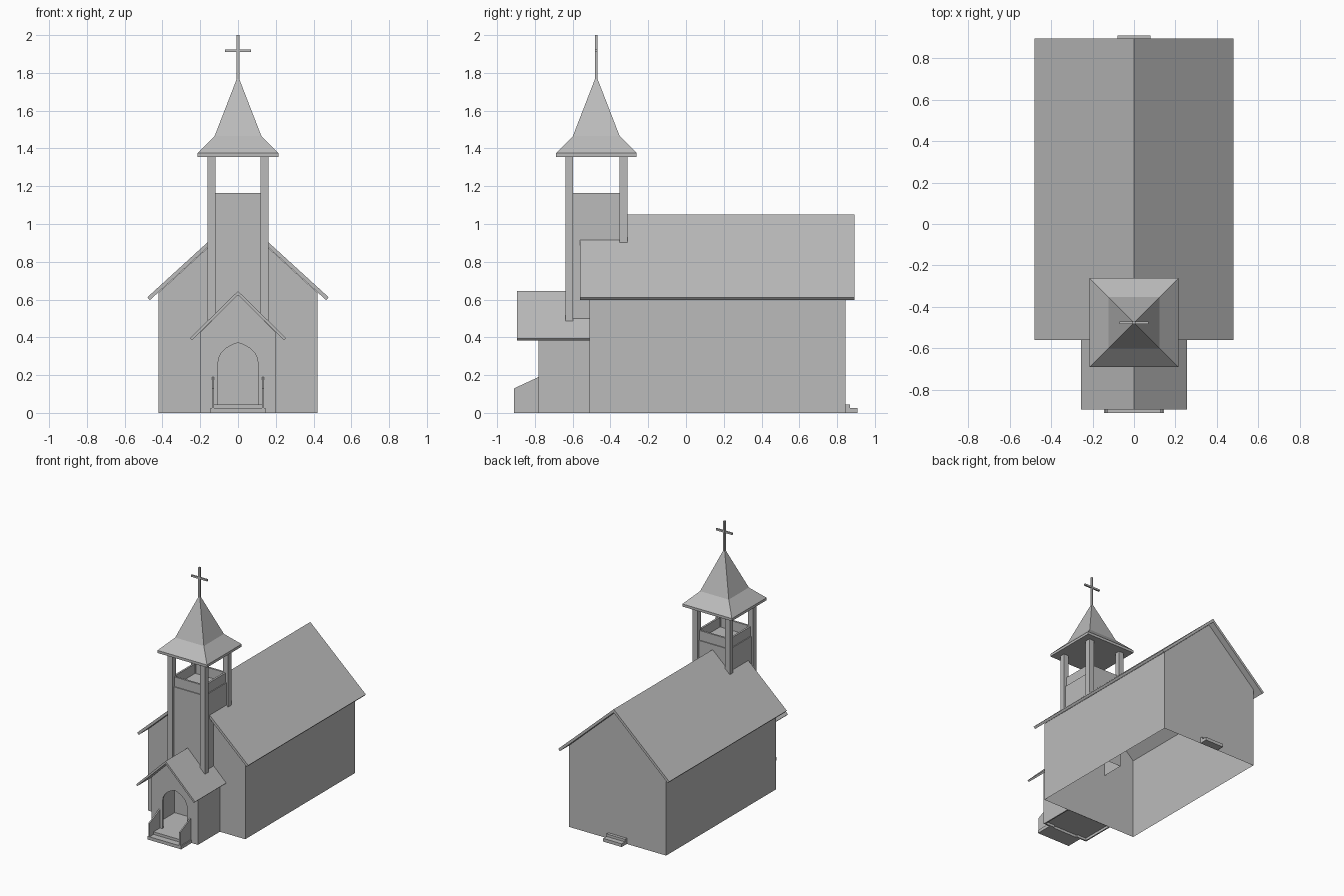
import bpy, bmesh, math

if "Cube" in bpy.data.objects:
    bpy.data.objects.remove(bpy.data.objects["Cube"])

TY = -0.475  # tower centre in y

# Mid grey shared by every part
grey = bpy.data.materials.new("mid_grey")
grey.diffuse_color = (0.5, 0.5, 0.5, 1)
grey.use_nodes = True
grey.node_tree.nodes["Principled BSDF"].inputs["Base Color"].default_value = grey.diffuse_color


def finish(name, bm):
    bmesh.ops.recalc_face_normals(bm, faces=bm.faces)
    me = bpy.data.meshes.new(name)
    bm.to_mesh(me)
    bm.free()
    me.materials.append(grey)
    ob = bpy.data.objects.new(name, me)
    bpy.context.collection.objects.link(ob)
    return ob


def box(name, x0, x1, y0, y1, z0, z1):
    return extrude(name, [(x0, z0), (x1, z0), (x1, z1), (x0, z1)], y0, y1)


def extrude(name, pts, y0, y1, skip=()):
    """Extrude an x,z outline along y; skip lists side faces left open."""
    bm = bmesh.new()
    a = [bm.verts.new((x, y0, z)) for x, z in pts]
    b = [bm.verts.new((x, y1, z)) for x, z in pts]
    bm.faces.new(a)
    bm.faces.new(b[::-1])
    n = len(pts)
    for i in range(n):
        if i not in skip:
            j = (i + 1) % n
            bm.faces.new((a[i], a[j], b[j], b[i]))
    return finish(name, bm)


def gable_roof(name, x, z_eave, z_ridge, t, y0, y1):
    """Thin folded roof with eave ends square to the slope."""
    ang = math.atan2(z_ridge - z_eave, x)
    dx, dz = t * math.sin(ang), t * math.cos(ang)
    pts = [(0, z_ridge), (x, z_eave), (x - dx, z_eave - dz), (0, z_ridge - t / math.cos(ang)),
           (dx - x, z_eave - dz), (-x, z_eave)]
    return extrude(name, pts, y0, y1)


def square_stack(name, levels, cy, bottom=True):
    """Loft square rings (half size, z); a zero half size makes the tip."""
    bm = bmesh.new()
    rings = []
    for h, z in levels:
        if h == 0:
            rings.append([bm.verts.new((0, cy, z))] * 4)
        else:
            rings.append([bm.verts.new((sx * h, cy + sy * h, z))
                          for sx, sy in ((-1, -1), (1, -1), (1, 1), (-1, 1))])
    for r, s in zip(rings, rings[1:]):
        for i in range(4):
            j = (i + 1) % 4
            f = [r[i], r[j], s[j], s[i]]
            bm.faces.new(f[:3] if s[j] is s[i] else f)
    if bottom:
        bm.faces.new(rings[0][::-1])
    if levels[-1][0]:
        bm.faces.new(rings[-1])
    return finish(name, bm)


# Nave: hollow shell open underneath, with its roof
extrude("nave_walls", [(-0.42, 0), (0.42, 0), (0.42, 0.637), (0, 1.021), (-0.42, 0.637)],
        -0.51, 0.845, skip=(0,))
gable_roof("nave_roof", 0.48, 0.612, 1.05, 0.02, -0.56, 0.893)

# Porch: front wall with a pointed arch doorway, side walls and roof
arch = [(0.107, 0), (0.107, 0.255), (0.102, 0.29), (0.087, 0.319), (0.062, 0.343), (0.03, 0.361)]
right = [(0.2, 0), (0.2, 0.425)]
outline = (arch + [(0, 0.372)] + [(-x, z) for x, z in arch[::-1]]
           + [(-x, z) for x, z in right] + [(0, 0.625)] + right[::-1])
extrude("porch_front", outline, -0.78, -0.77)
for s, side in ((-1, "left"), (1, "right")):
    x0, x1 = sorted((s * 0.19, s * 0.2))
    box("porch_wall_" + side, x0, x1, -0.77, -0.51, 0, 0.43)
gable_roof("porch_roof", 0.255, 0.395, 0.645, 0.015, -0.895, -0.51)

# Entrance step, landing and sloped side rails
box("entrance_step", -0.145, 0.145, -0.91, -0.78, 0, 0.025)
box("porch_landing", -0.13, 0.13, -0.86, -0.77, 0.02, 0.045)
box("porch_floor", -0.19, 0.19, -0.77, -0.51, 0.02, 0.045)
for s, side in ((-1, "left"), (1, "right")):
    bm = bmesh.new()
    f = bm.faces.new([bm.verts.new((s * 0.138, y, z)) for y, z in
                      ((-0.91, 0.025), (-0.78, 0.025), (-0.78, 0.19), (-0.91, 0.13))])
    ext = bmesh.ops.extrude_face_region(bm, geom=[f], use_keep_orig=True)
    for v in ext["geom"]:
        if isinstance(v, bmesh.types.BMVert):
            v.co.x -= s * 0.01
    finish("step_rail_" + side, bm)

# Rear door steps
box("rear_step_lower", -0.08, 0.08, 0.845, 0.908, 0, 0.025)
box("rear_step_upper", -0.08, 0.08, 0.845, 0.868, 0.025, 0.045)

# Bell tower: body, parapet around the belfry floor, corner posts
square_stack("tower_body", [(0.147, 0.41), (0.147, 1.09)], TY, bottom=False)
for s, side in ((-1, "near"), (1, "far")):
    a, b = sorted((s * 0.125, s * 0.14))
    box("parapet_x_" + side, a, b, TY - 0.14, TY + 0.14, 1.09, 1.165)
    box("parapet_y_" + side, -0.125, 0.125, TY + a, TY + b, 1.09, 1.165)
for sx in (-1, 1):
    for sy, z0 in ((-1, 0.41), (1, 0.89)):
        x, y = sx * 0.14, TY + sy * 0.143
        box("tower_post", x - 0.021, x + 0.021, y - 0.021, y + 0.021, z0, 1.357)

# Flared spire and cross
square_stack("spire", [(0.214, 1.355), (0.214, 1.375), (0.124, 1.465), (0, 1.785)], TY)
box("cross_upright", -0.007, 0.007, TY - 0.007, TY + 0.007, 1.76, 2.0)
box("cross_arm", -0.07, 0.07, TY - 0.006, TY + 0.006, 1.91, 1.924)
